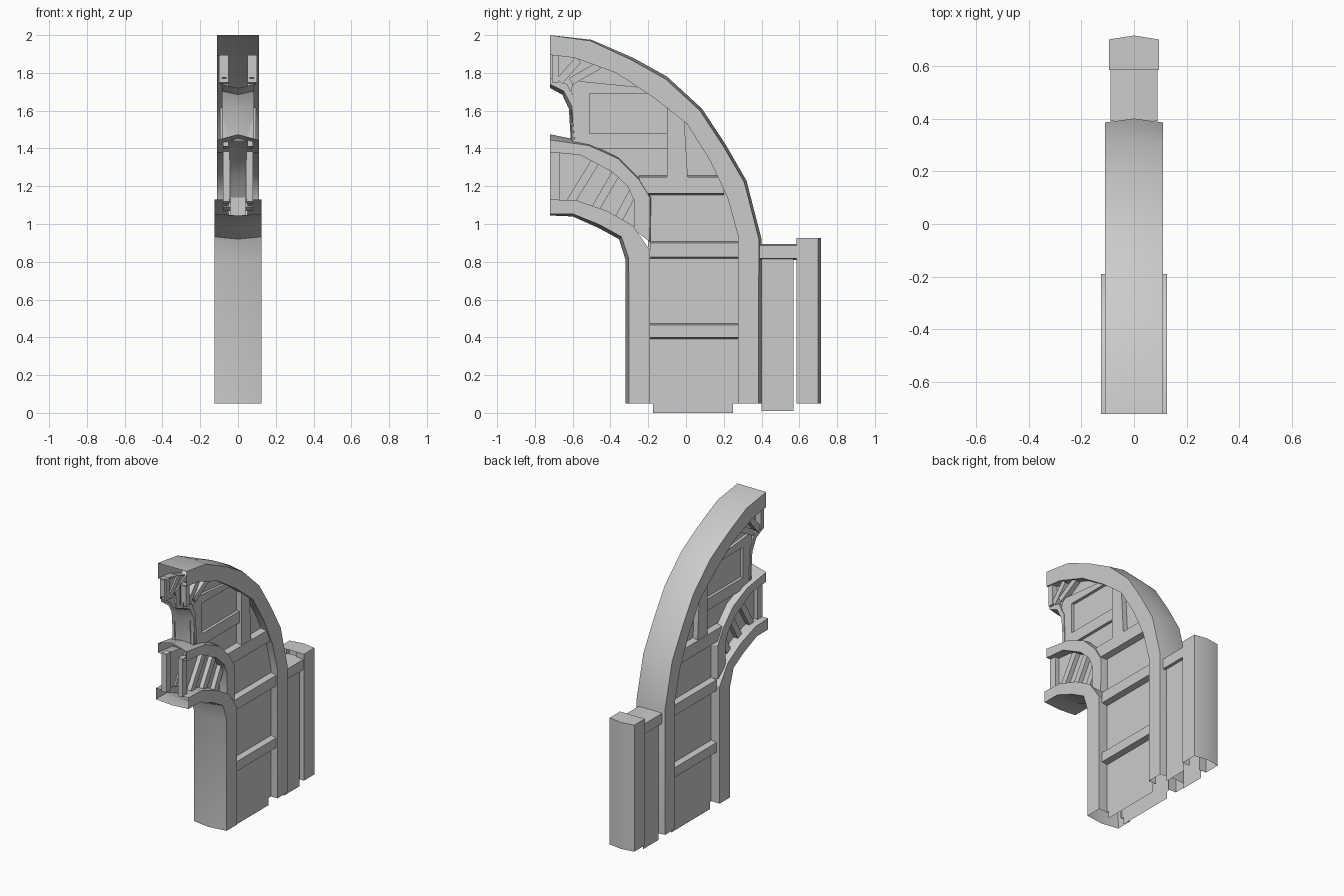
import bpy
import bmesh
from mathutils import Vector

old = bpy.data.objects.get("Cube")
if old:
    bpy.data.objects.remove(old, do_unlink=True)

stone = bpy.data.materials.new("grey stone")
stone.use_nodes = True
GREY = (0.6, 0.6, 0.6, 1)
stone.diffuse_color = GREY
stone.node_tree.nodes["Principled BSDF"].inputs["Base Color"].default_value = GREY


def finish(name, bm, smooth=False, recalc=True):
    if recalc:
        bmesh.ops.recalc_face_normals(bm, faces=bm.faces)
    mesh = bpy.data.meshes.new(name)
    bm.to_mesh(mesh)
    bm.free()
    mesh.materials.append(stone)
    obj = bpy.data.objects.new(name, mesh)
    bpy.context.collection.objects.link(obj)
    if smooth:
        bpy.ops.object.select_all(action='DESELECT')
        obj.select_set(True)
        bpy.context.view_layer.objects.active = obj
        bpy.ops.object.shade_smooth_by_angle(angle=0.5)
    return obj


def rib(name, outer, inner, hw, lip, bulge, first=None, cap=False):
    """Hollow band along a path, open at its ends, with a ridged outer face."""
    bm = bmesh.new()
    rows = []
    for i, (o, n) in enumerate(zip(outer, inner)):
        o, n = Vector(o), Vector(n)
        t = min(i / 2, 1)
        b = bulge if first is None else first + (bulge - first) * t
        e = o - (o - n).normalized() * b
        ring = [(-lip, n), (-hw, n), (-hw, e), (0, o), (hw, e), (hw, n), (lip, n)]
        rows.append([bm.verts.new((x, p.x, p.y)) for x, p in ring])
    for a, b in zip(rows, rows[1:]):
        for j in range(len(a) - 1):
            bm.faces.new((a[j], a[j + 1], b[j + 1], b[j]))
    if cap:
        bm.faces.new(rows[-1])
    return finish(name, bm, smooth=True)


def sheets(name, profile, hw):
    """A matching pair of flat faces, one on each side."""
    bm = bmesh.new()
    for x in (-hw, hw):
        f = bm.faces.new([bm.verts.new((x, y, z)) for y, z in profile])
        f.normal_update()
        if f.normal.x * x < 0:
            f.normal_flip()
    return finish(name, bm, recalc=False)


def raised(name, profile, x0, x1, taper=0.0):
    """A raised moulding on both sides, with optional sloped top and bottom."""
    bm = bmesh.new()
    mid = sum(z for _, z in profile) / len(profile)
    for s in (-1, 1):
        a = [bm.verts.new((s * x0, y, z)) for y, z in profile]
        b = [bm.verts.new((s * x1, y, z + (mid - z) * taper)) for y, z in profile]
        bm.faces.new(a)
        bm.faces.new(b)
        for i in range(len(a)):
            j = (i + 1) % len(a)
            bm.faces.new((a[i], a[j], b[j], b[i]))
    return finish(name, bm)


def rect(y0, y1, z0, z1):
    return [(y0, z0), (y1, z0), (y1, z1), (y0, z1)]


def bar(a, b, width):
    a, b = Vector(a), Vector(b)
    d = (b - a).normalized() * width / 2
    n = Vector((-d.y, d.x))
    return [tuple(p) for p in (a + n, a - n, b - n, b + n)]


# Large outer arch and its leg
arch_inner = [(-.72, 1.895), (-.59, 1.88), (-.37, 1.8), (-.165, 1.665), (.005, 1.53),
              (.125, 1.34), (.22, 1.14), (.275, .94), (.275, .05)]
rib("outer_arch",
    [(-.72, 2), (-.5, 1.975), (-.28, 1.88), (-.1, 1.78), (.085, 1.61),
     (.21, 1.42), (.32, 1.23), (.4, .92), (.4, .05)],
    arch_inner, .11, .05, .015, first=0)

# Lower arch with the front pillar
low_inner = [(-.72, 1.13), (-.58, 1.125), (-.42, 1.07), (-.28, .99), (-.19, .86), (-.19, .05)]
rib("front_pillar_arch",
    [(-.72, 1.045), (-.6, 1.04), (-.465, .98), (-.355, .92), (-.32, .81), (-.32, .05)],
    low_inner, .125, .05, .018, first=.008)

# Upper band over the lower arch
band_inner = [(-.72, 1.38), (-.56, 1.365), (-.39, 1.275), (-.31, 1.2), (-.275, 1.125), (-.275, .97)]
rib("middle_arch_band",
    [(-.72, 1.475), (-.5, 1.43), (-.355, 1.355), (-.24, 1.24), (-.18, 1.14), (-.185, .9)],
    band_inner, .11, .05, .01, first=.03)

# Recessed wall and the panel between the two bands
sheets("wall_panel",
       [(-.175, 0), (.25, 0), (.25, .05)] + arch_inner[:0:-1]
       + [(-.72, 1.9), (-.72, 1.76), (-.65, 1.71), (-.61, 1.62), (-.605, 1.43),
          (-.5, 1.41), (-.36, 1.34), (-.25, 1.235), (-.2, 1.12), (-.2, .05), (-.175, .05)], .06)
sheets("spandrel_panel", low_inner[:4] + band_inner[::-1], .05)

# Horizontal rails across the wall
for name, y0, y1, z0, z1 in (("low_rail", -.19, .275, .39, .475),
                             ("middle_rail", -.19, .275, .815, .91),
                             ("high_rail", -.25, .2, 1.15, 1.26)):
    raised(name, rect(y0, y1, z0, z1), .05, .1, taper=.22)
raised("upright_post", [(-.1, 1.24), (.01, 1.24), (-.01, 1.56), (-.1, 1.63)], .05, .095)

# Raised frame of the upper panel
raised("frame_bottom", [(-.6, 1.41), (-.5, 1.4), (-.1, 1.4), (-.1, 1.48), (-.6, 1.48)], .05, .08)
raised("frame_front", rect(-.6, -.51, 1.48, 1.69), .05, .08)
raised("frame_top", [(-.61, 1.69), (-.19, 1.69), (-.25, 1.725), (-.6, 1.76)], .05, .08)

# Small window edge and the struts above it
rib("window_edge",
    [(-.72, 1.72), (-.655, 1.685), (-.62, 1.61), (-.61, 1.44)],
    [(-.72, 1.775), (-.63, 1.74), (-.58, 1.64), (-.575, 1.44)], .085, .06, .02)
raised("crown_post", rect(-.71, -.675, 1.75, 1.895), .05, .1)
for i, (a, b) in enumerate((((-.67, 1.755), (-.57, 1.87)), ((-.61, 1.755), (-.46, 1.84)))):
    raised(f"crown_strut_{i + 1}", bar(a, b, .04), .05, .095)

# Post and slanted slats between the bands
raised("spandrel_post", rect(-.72, -.67, 1.12, 1.385), .045, .08)
for i, (a, b) in enumerate((((-.61, 1.12), (-.48, 1.33)), ((-.48, 1.08), (-.37, 1.27)),
                            ((-.36, 1.02), (-.28, 1.17)))):
    raised(f"spandrel_slat_{i + 1}", bar(a, b, .045), .04, .08)

# Link wall with its cap, and the back pillar
sheets("link_panel", rect(.4, .57, .01, .83), .07)
raised("link_cap", rect(.39, .595, .81, .895), 0, .09, taper=.18)
rib("back_pillar", [(.715, .05), (.715, .925)], [(.585, .05), (.585, .925)],
    .095, .04, .015, cap=True)
